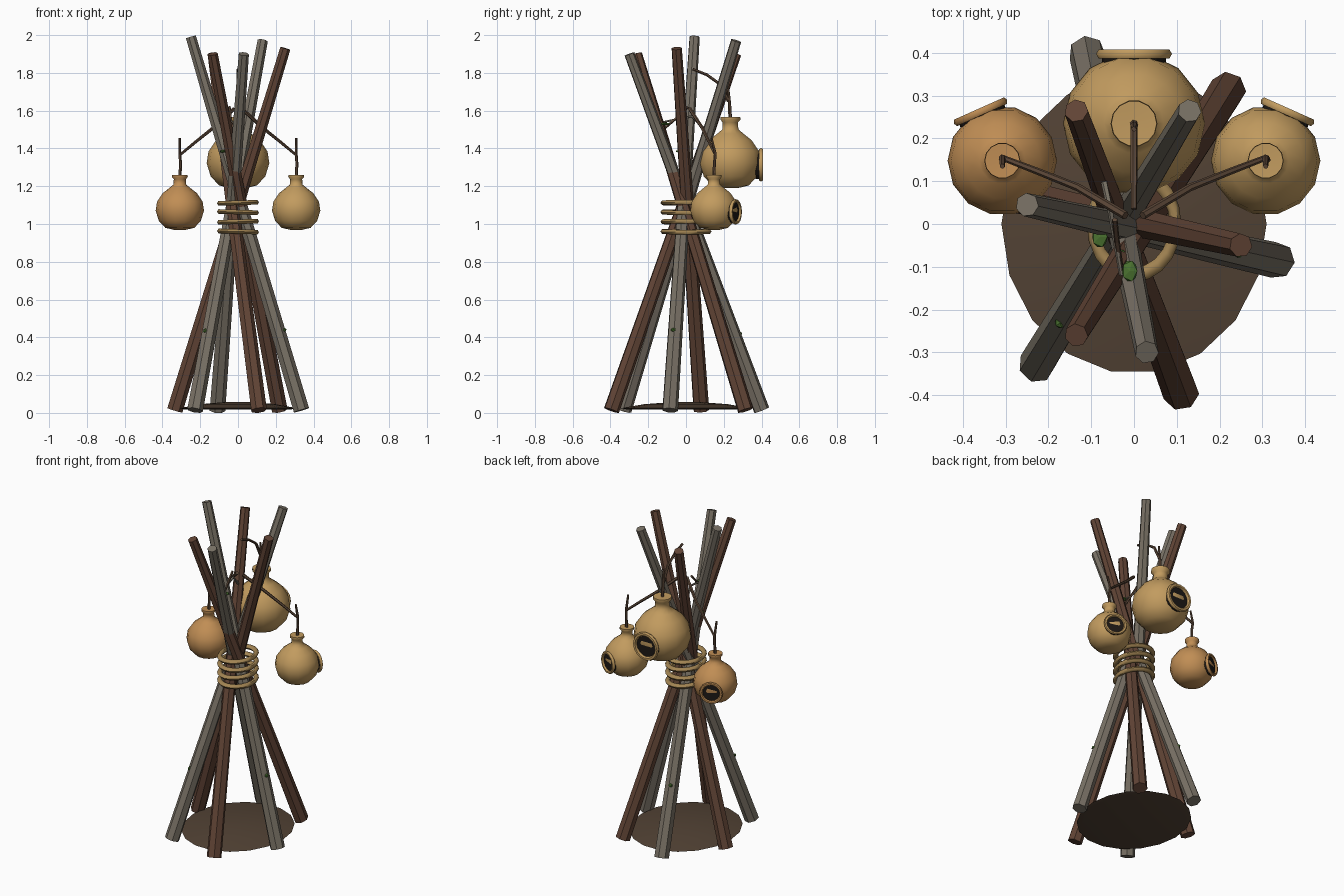
import bpy, bmesh, math
from mathutils import Vector, Matrix

if "Cube" in bpy.data.objects:
    bpy.data.objects.remove(bpy.data.objects["Cube"])


def material(name, rgb):
    m = bpy.data.materials.new(name)
    m.diffuse_color = (*rgb, 1)
    m.use_nodes = True
    m.node_tree.nodes["Principled BSDF"].inputs["Base Color"].default_value = m.diffuse_color
    return m


GREY = material("weathered_wood", (0.19, 0.165, 0.13))
BROWN = material("brown_wood", (0.12, 0.058, 0.036))
TWIG = material("twig_bark", (0.11, 0.065, 0.04))
ROPE = material("rope", (0.36, 0.23, 0.085))
GOURD = material("gourd_tan", (0.54, 0.33, 0.115))
GOURD2 = material("gourd_orange", (0.53, 0.27, 0.09))
DARK = material("hole_dark", (0.012, 0.009, 0.007))
EARTH = material("earth", (0.085, 0.055, 0.035))
MOSS = material("moss", (0.07, 0.17, 0.03))


def finish(name, bm, mat, smooth=None):
    bmesh.ops.recalc_face_normals(bm, faces=bm.faces)
    me = bpy.data.meshes.new(name)
    bm.to_mesh(me)
    bm.free()
    ob = bpy.data.objects.new(name, me)
    bpy.context.collection.objects.link(ob)
    me.materials.append(mat)
    if smooth:
        bpy.ops.object.select_all(action='DESELECT')
        ob.select_set(True)
        bpy.context.view_layer.objects.active = ob
        bpy.ops.object.shade_smooth_by_angle(angle=math.radians(smooth))
    return ob


def bridge(bm, rings, closed=False):
    n = len(rings[0])
    pairs = list(zip(rings, rings[1:])) + ([(rings[-1], rings[0])] if closed else [])
    for a, b in pairs:
        for i in range(n):
            bm.faces.new((a[i], a[(i + 1) % n], b[(i + 1) % n], b[i]))
    if not closed:
        bm.faces.new(rings[0])
        bm.faces.new(rings[-1])


def tube(name, pts, radii, sides, mat, smooth=None):
    """Tapered tube swept along a short path."""
    bm = bmesh.new()
    pts = [Vector(p) for p in pts]
    rings = []
    u = None
    for i, p in enumerate(pts):
        d = (pts[min(i + 1, len(pts) - 1)] - pts[max(i - 1, 0)]).normalized()
        if u is None:
            u = d.orthogonal()
        u = (u - d * u.dot(d)).normalized()
        v = d.cross(u)
        rings.append([bm.verts.new(p + radii[i] * (u * math.cos(a) + v * math.sin(a)))
                      for a in (2 * math.pi * k / sides for k in range(sides))])
    bridge(bm, rings)
    return finish(name, bm, mat, smooth)


def lathe(name, profile, sides, mat, loc, scale=(1, 1, 1), smooth=40):
    bm = bmesh.new()
    rings = [[bm.verts.new((r * math.cos(2 * math.pi * k / sides), r * math.sin(2 * math.pi * k / sides), z))
              for k in range(sides)] for r, z in profile]
    bridge(bm, rings)
    bm.transform(Matrix.Translation(loc) @ Matrix.Diagonal((*scale, 1)))
    return finish(name, bm, mat, smooth)


def torus(name, R, r, matrix, mat, seg=20, sides=6):
    bm = bmesh.new()
    rings = []
    for i in range(seg):
        a = 2 * math.pi * i / seg
        rings.append([bm.verts.new(((R + r * math.cos(b)) * math.cos(a), (R + r * math.cos(b)) * math.sin(a),
                                    r * math.sin(b))) for b in (2 * math.pi * k / sides for k in range(sides))])
    bridge(bm, rings, closed=True)
    bm.transform(matrix)
    return finish(name, bm, mat, 60)


def blob(name, loc, size, mat):
    bm = bmesh.new()
    bmesh.ops.create_icosphere(bm, subdivisions=1, radius=1,
                               matrix=Matrix.Translation(loc) @ Matrix.Diagonal((*size, 1)))
    return finish(name, bm, mat)


# crossing poles: base point, tip point, material
poles = [
    ((-0.11, 0.40), (0.03, -0.30, 1.90), GREY),
    ((0.22, 0.315), (-0.135, -0.26, 1.90), BROWN),
    ((0.335, -0.085), (-0.25, 0.045, 1.99), GREY),
    ((0.11, -0.395), (-0.135, 0.265, 1.90), BROWN),
    ((-0.228, -0.33), (0.13, 0.265, 1.97), GREY),
    ((-0.335, 0.08), (0.25, -0.05, 1.93), BROWN),
]
for i, (b, tip, mat) in enumerate(poles):
    base, tip = Vector((*b, 0.014)), Vector(tip)
    tube(f"pole_{i + 1}", [base, base.lerp(tip, 0.5), tip], [0.043, 0.036, 0.028], 7, mat, 30)
    if mat is GREY:
        # moss patches on the grey poles
        p = base.lerp(tip, 0.215)
        out = Vector((p.x, p.y, 0)).normalized()
        blob(f"moss_{i + 1}", p + out * 0.036, (0.014, 0.014, 0.012), MOSS)

# rope lashing
for i, z in enumerate((0.96, 1.012, 1.063, 1.112)):
    M = (Matrix.Translation((0, 0, z)) @ Matrix.Rotation(0.03 * (-1) ** i, 4, 'Y')
         @ Matrix.Diagonal((1, 1.22, 1, 1)))
    torus(f"rope_ring_{i + 1}", 0.097, 0.014, M, ROPE)

# low earth mound
lathe("earth_mound", [(0.28, 0.018), (0.31, 0.025), (0.2, 0.046), (0.06, 0.058)], 18, EARTH,
      (0, 0, 0), (1, 1.13, 1))

# gourd bird houses, profile in units of the body radius
PROFILE = [(0.25, -0.84), (0.6, -0.76), (0.87, -0.47), (1.0, -0.05), (0.94, 0.33), (0.7, 0.68), (0.42, 0.9),
           (0.26, 1.03), (0.25, 1.25), (0.33, 1.34), (0.32, 1.43), (0.12, 1.42)]


def gourd(name, c, s, turn, mat):
    c = Vector(c)
    lathe(name + "_gourd", PROFILE, 14, mat, c, (s, s, s), 50)
    # entrance faces the back, turned outward on the side gourds
    face = (Matrix.Translation(c) @ Matrix.Rotation(turn, 4, 'Z')
            @ Matrix.Translation((0, 0.98 * s, -0.1 * s)) @ Matrix.Rotation(-math.pi / 2, 4, 'X'))
    torus(name + "_entrance_rim", 0.46 * s, 0.075 * s, face, mat, 16)
    bm = bmesh.new()
    bmesh.ops.create_cone(bm, cap_ends=True, segments=16, radius1=0.45 * s, radius2=0.45 * s, depth=0.16 * s,
                          matrix=face @ Matrix.Translation((0, 0, -0.1 * s)))
    finish(name + "_entrance_hole", bm, DARK)


gourd("back", (0, 0.235, 1.33), 0.166, 0, GOURD)
for side, sx, mat in (("left", -1, GOURD2), ("right", 1, GOURD)):
    x = 0.308 * sx
    gourd(side, (x, 0.148, 1.077), 0.128, -sx * math.radians(24), mat)
    # branch and hanging stem
    tube(side + "_branch", [(0.02 * sx, 0.02, 1.61), (0.13 * sx, 0.085, 1.51), (0.23 * sx, 0.125, 1.43), (x, 0.155, 1.365)],
         [0.01, 0.009, 0.008, 0.007], 6, TWIG, 50)
    tube(side + "_stem", [(x, 0.148, 1.24), (x + 0.004, 0.15, 1.32), (x, 0.155, 1.37), (x, 0.135, 1.455)],
         [0.009, 0.008, 0.008, 0.006], 6, TWIG, 50)
tube("back_branch", [(0, 0.035, 1.82), (0, 0.11, 1.79), (0, 0.18, 1.74), (0, 0.225, 1.65)],
     [0.007, 0.008, 0.008, 0.009], 6, TWIG, 50)
tube("back_stem", [(0, 0.235, 1.54), (0, 0.23, 1.64), (0, 0.222, 1.73)], [0.01, 0.009, 0.006], 6, TWIG, 50)

# small loose twigs and leaves in the crossing
tube("twig_1", [(-0.03, -0.11, 1.51), (-0.04, -0.04, 1.57), (-0.045, 0.01, 1.62)], [0.007] * 3, 5, TWIG)
tube("twig_2", [(-0.07, 0.1, 1.5), (-0.055, 0.03, 1.57), (-0.03, -0.12, 1.54)], [0.008, 0.007, 0.005], 5, GREY)
for i, p in enumerate([(-0.03, -0.085, 1.355), (-0.08, -0.03, 1.385), (-0.01, -0.11, 1.53)]):
    blob(f"leaf_{i + 1}", p, (0.02, 0.028, 0.008), MOSS)
